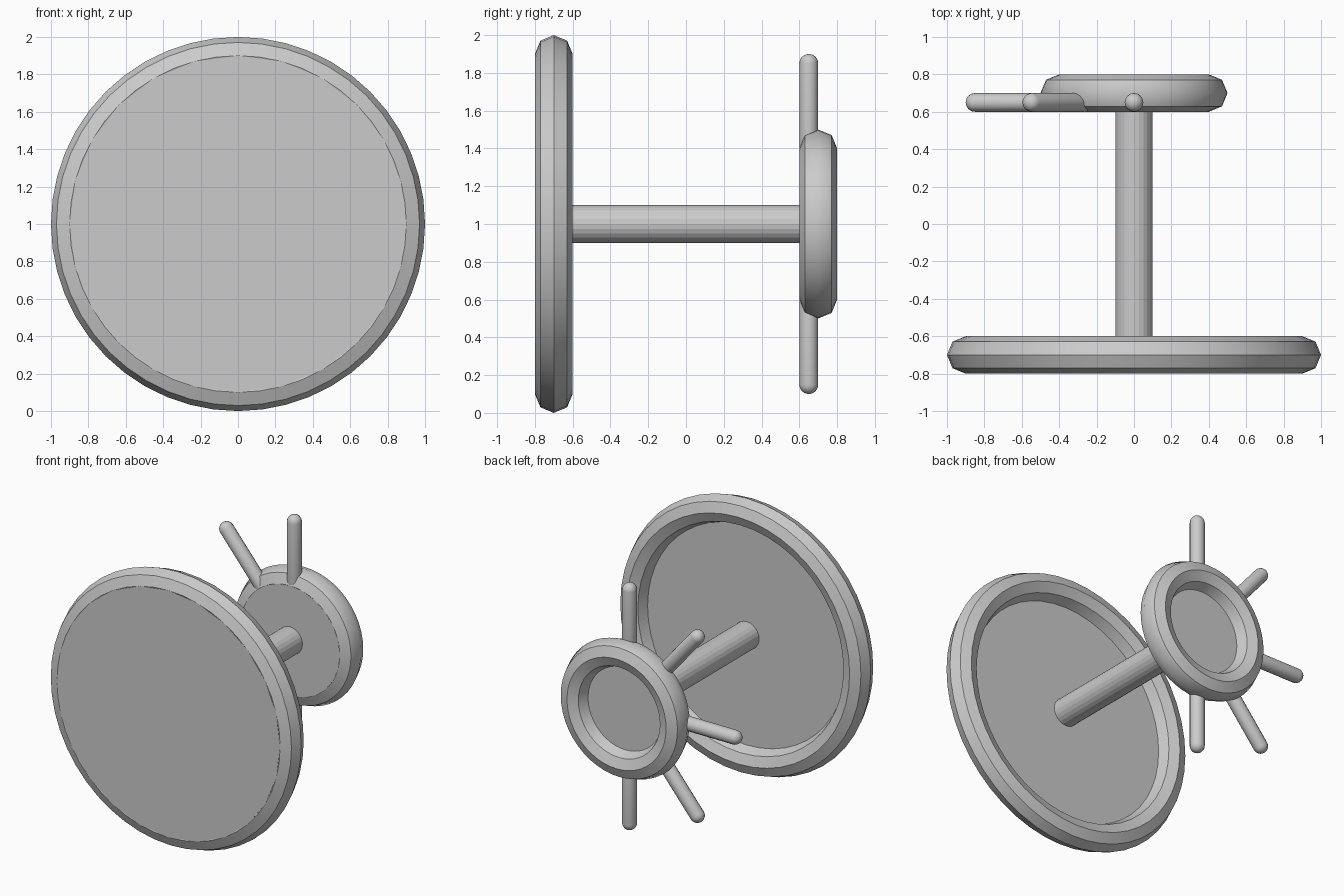
import bpy, bmesh
from math import sin, cos, pi, radians
from mathutils import Matrix, Vector

cube = bpy.data.objects.get("Cube")
if cube:
    bpy.data.objects.remove(cube)

grey = bpy.data.materials.new("plain grey")
grey.use_nodes = True
grey.diffuse_color = (0.6, 0.6, 0.6, 1)
grey.node_tree.nodes["Principled BSDF"].inputs["Base Color"].default_value = (0.6, 0.6, 0.6, 1)

CENTRE = Vector((0, 0, 1))


def spin(name, profile, steps, closed=False, location=CENTRE, axis=Vector((0, 1, 0)), sharp=30, soft_radius=None):
    """Turn (radius, distance) points around an axis; edges on soft_radius stay smooth."""
    bm = bmesh.new()
    verts = [bm.verts.new((r, 0, h)) for r, h in profile]
    pairs = list(zip(verts, verts[1:]))
    if closed:
        pairs.append((verts[-1], verts[0]))
    edges = [bm.edges.new(p) for p in pairs]
    bmesh.ops.spin(bm, geom=verts + edges, cent=(0, 0, 0), axis=(0, 0, 1),
                   angle=2 * pi, steps=steps, use_merge=False)
    bmesh.ops.remove_doubles(bm, verts=bm.verts, dist=1e-4)
    bmesh.ops.recalc_face_normals(bm, faces=bm.faces)
    for f in bm.faces:
        f.smooth = True
    for e in bm.edges:
        soft = soft_radius and all(v.co.xy.length > soft_radius - 0.01 for v in e.verts)
        e.smooth = bool(soft) or e.calc_face_angle(0) < radians(sharp)
    turn = axis.to_track_quat('Z', 'Y').to_matrix().to_4x4()
    bm.transform(Matrix.Translation(location) @ turn)
    mesh = bpy.data.meshes.new(name)
    bm.to_mesh(mesh)
    bm.free()
    mesh.materials.append(grey)
    obj = bpy.data.objects.new(name, mesh)
    bpy.context.collection.objects.link(obj)


def rim(name, radius, y, soft_radius=None):
    section = [(radius + 0.1 * cos(k * pi / 4), y + 0.1 * sin(k * pi / 4)) for k in range(8)]
    spin(name, section, 48, closed=True, soft_radius=soft_radius)


def disc(name, radius, start, end, steps=24, sharp=30):
    spin(name, [(0, start), (radius, start), (radius, end), (0, end)], steps, sharp=sharp)


# Large front plate with its rounded rim
rim("large_rim", 0.9, -0.7)
disc("large_plate", 0.9, -0.8, -0.7)

# Shaft between the plates
disc("shaft", 0.1, -0.75, 0.65, sharp=5)

# Small back plate with its rounded rim
rim("small_rim", 0.4, 0.7, soft_radius=0.5)
disc("small_plate", 0.4, 0.6, 0.7)

# Round-ended pegs fanned over the right side of the small plate
arc = [i * pi / 12 for i in range(7)]
peg = [(0.05 * sin(a), 0.4 - 0.05 * cos(a)) for a in arc]
peg += [(0.05 * cos(a), 0.85 + 0.05 * sin(a)) for a in arc]
for i, angle in enumerate((90, 130, 180, 230, 270)):
    a = radians(angle)
    spin(f"peg_{i + 1}", peg, 16, location=Vector((0, 0.65, 1)), axis=Vector((cos(a), 0, sin(a))))
